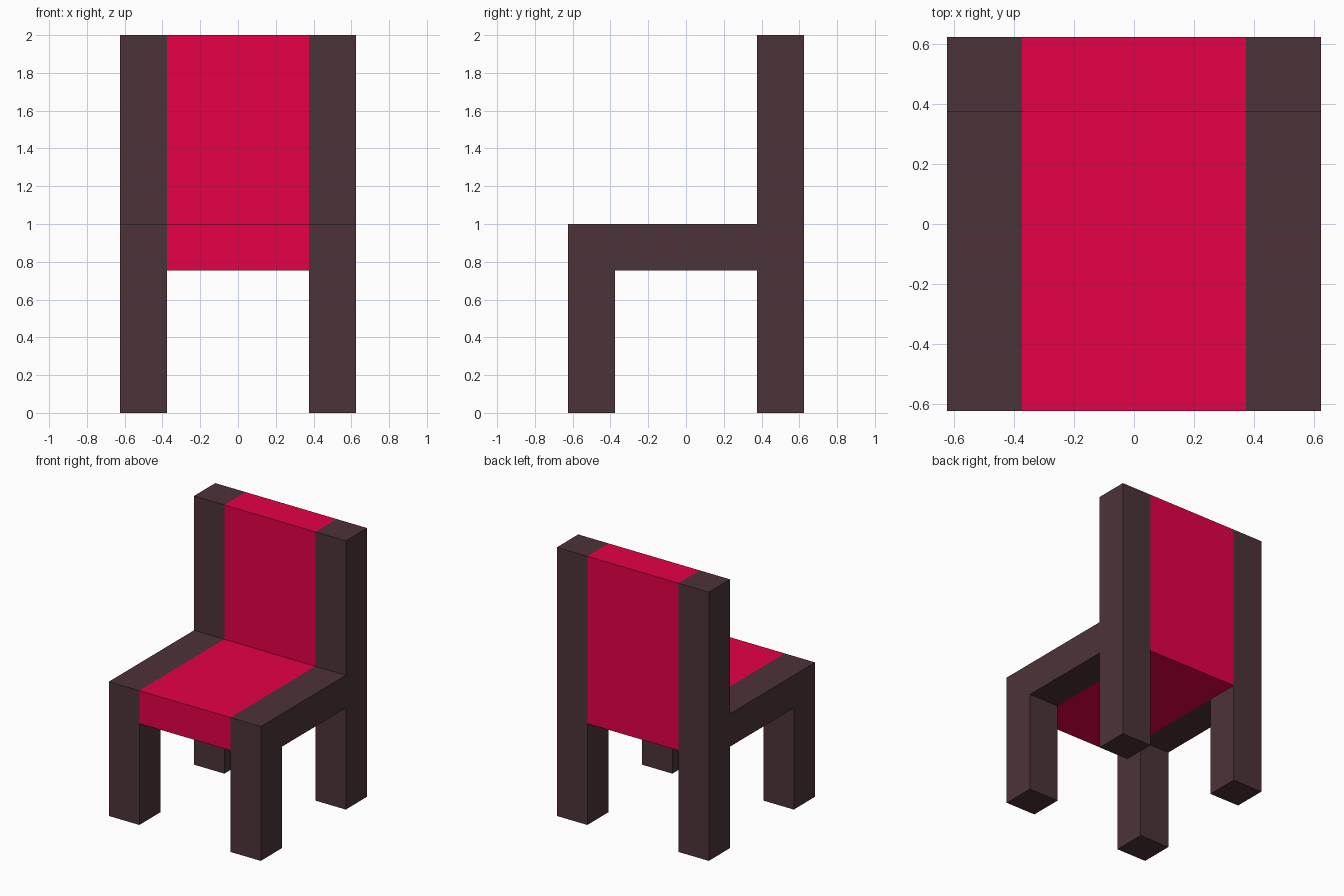
import bpy
import bmesh

if "Cube" in bpy.data.objects:
    bpy.data.objects.remove(bpy.data.objects["Cube"])


def material(name, colour):
    mat = bpy.data.materials.new(name)
    mat.diffuse_color = (*colour, 1.0)
    mat.use_nodes = True
    mat.node_tree.nodes["Principled BSDF"].inputs["Base Color"].default_value = mat.diffuse_color
    return mat


def extruded_part(name, profile, x0, x1, mat):
    """Extrude a side profile of (y, z) points from x0 to x1."""
    bm = bmesh.new()
    face = bm.faces.new([bm.verts.new((x0, y, z)) for y, z in profile])
    result = bmesh.ops.extrude_face_region(bm, geom=[face])
    moved = [v for v in result["geom"] if isinstance(v, bmesh.types.BMVert)]
    bmesh.ops.translate(bm, vec=(x1 - x0, 0, 0), verts=moved)
    bmesh.ops.recalc_face_normals(bm, faces=bm.faces)
    mesh = bpy.data.meshes.new(name)
    bm.to_mesh(mesh)
    bm.free()
    mesh.materials.append(mat)
    obj = bpy.data.objects.new(name, mesh)
    bpy.context.collection.objects.link(obj)
    return obj


OUT, IN = 0.625, 0.375           # outer and inner half widths
UNDER, SEAT, TOP = 0.755, 1.0, 2.0

wood = material("dark brown wood", (0.0735, 0.0335, 0.0400))
cloth = material("crimson cloth", (0.79, 0.0, 0.063))

# Side frames: front leg, seat rail and tall back post in one profile
frame = [(-OUT, 0), (-IN, 0), (-IN, UNDER), (IN, UNDER), (IN, 0),
         (OUT, 0), (OUT, TOP), (IN, TOP), (IN, SEAT), (-OUT, SEAT)]
extruded_part("left_side_frame", frame, -OUT, -IN, wood)
extruded_part("right_side_frame", frame, IN, OUT, wood)

# Red seat and backrest between the frames
panel = [(-OUT, UNDER), (OUT, UNDER), (OUT, TOP), (IN, TOP),
         (IN, SEAT), (-OUT, SEAT)]
extruded_part("seat_and_backrest", panel, -IN, IN, cloth)
